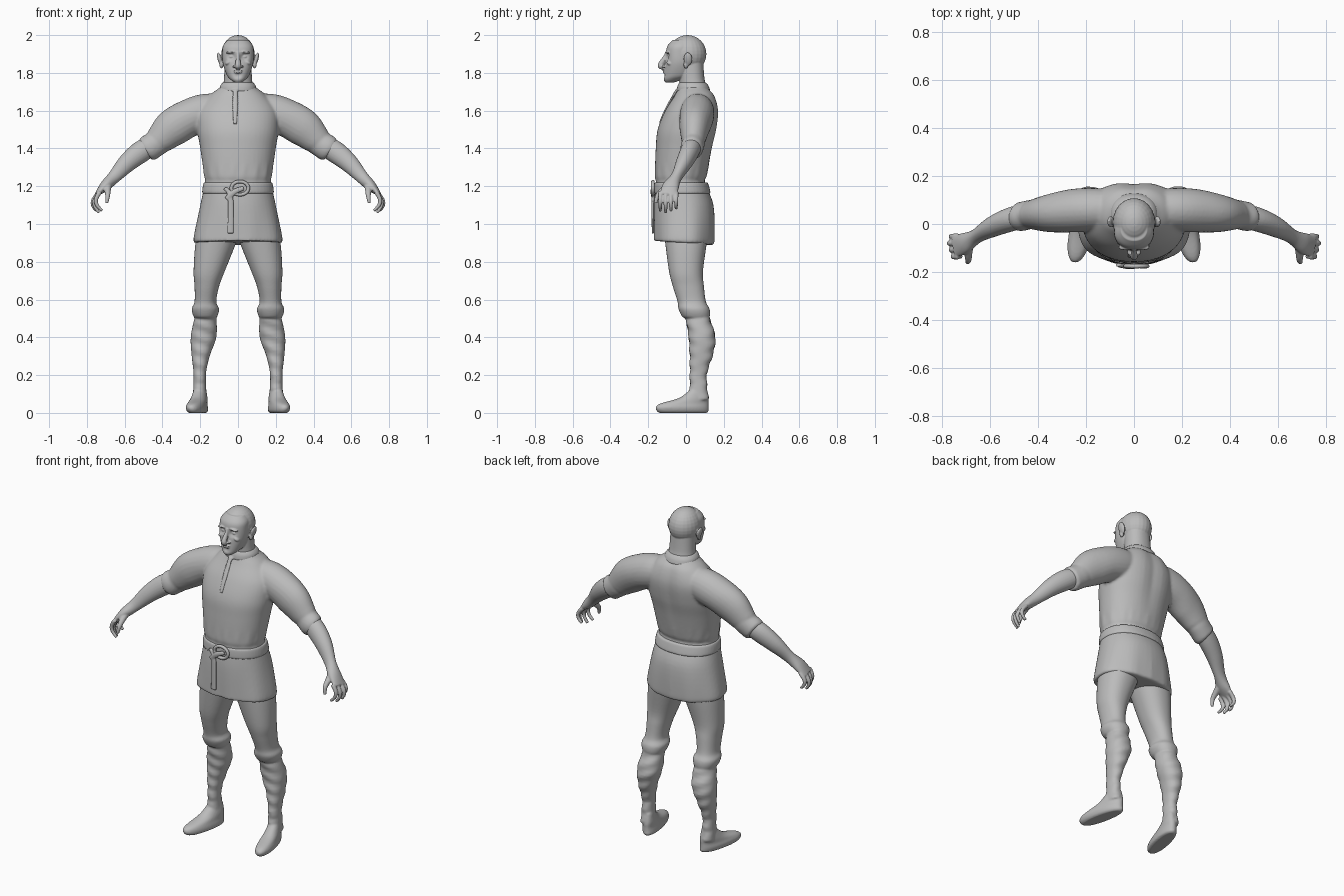
import bpy, bmesh, math
from mathutils import Vector, Matrix

default_cube = bpy.data.objects.get("Cube")
if default_cube:
    bpy.data.objects.remove(default_cube, do_unlink=True)

clay = bpy.data.materials.new("plain_grey")
clay.diffuse_color = (0.5, 0.5, 0.5, 1)
clay.use_nodes = True
shader = clay.node_tree.nodes["Principled BSDF"]
shader.inputs["Base Color"].default_value = clay.diffuse_color


def spline(rows, steps=6):
    """Smoothly interpolate a short table of section rows."""
    rows = [Vector(row) for row in rows]
    padded = [rows[0]] + rows + [rows[-1]]
    result = []
    for before, start, end, after in zip(padded, padded[1:], padded[2:], padded[3:]):
        for step in range(steps):
            t = step / steps
            leave, arrive = (end - before) / 2, (after - start) / 2
            bend = start - end
            result.append(start + leave * t
                          - (bend * 3 + leave * 2 + arrive) * t ** 2
                          + (bend * 2 + leave + arrive) * t ** 3)
    return result + [rows[-1]]


def skin(bm, rings):
    """Join rings of points into a closed body and return its vertices."""
    loops = [[bm.verts.new(point) for point in ring] for ring in rings]
    count = len(loops[0])
    for low, high in zip(loops, loops[1:]):
        for i in range(count):
            j = (i + 1) % count
            bm.faces.new((low[i], low[j], high[j], high[i]))
    bm.faces.new(loops[0])
    bm.faces.new(loops[-1])
    return [vert for loop in loops for vert in loop]


def unit_ring(power=2, count=48):
    """Circle, or a squarer superellipse for a higher power."""
    ring = []
    for i in range(count):
        angle = math.tau * i / count
        c, s = math.cos(angle), math.sin(angle)
        ring.append((math.copysign(abs(c) ** (2 / power), c),
                     math.copysign(abs(s) ** (2 / power), s)))
    return ring


def stack(bm, rows, side=1, power=2.2):
    """Level slices, each row: z, inner x, outer x, front y, back y."""
    rings = []
    for z, inner, outer, front, back in spline(rows):
        rings.append([(side * (inner + outer + c * (outer - inner)) / 2,
                       (front + back + s * (back - front)) / 2, z)
                      for c, s in unit_ring(power)])
    return skin(bm, rings)


def centred(bm, rows):
    """Level slices about the middle, each row: z, half width, front y, back y."""
    return stack(bm, [(z, -half, half, front, back) for z, half, front, back in rows])


def limb(bm, rows, side=1):
    """Sections square to a path, each row: x, y, z, height radius, depth radius."""
    points = spline(rows)
    rings = []
    for i, point in enumerate(points):
        following = points[min(i + 1, len(points) - 1)]
        previous = points[max(i - 1, 0)]
        tangent = Vector((following - previous)[:3]).normalized()
        across = tangent.cross(Vector((0, 1, 0))).normalized()
        deep = tangent.cross(across)
        height, depth = point[3], point[4]
        ring = [Vector(point[:3]) + across * (c * height) + deep * (s * depth)
                for c, s in unit_ring(count=24)]
        rings.append([(side * p.x, p.y, p.z) for p in ring])
    return skin(bm, rings)


def ball(bm, centre, size, turn=0):
    place = Matrix.Translation(centre) @ Matrix.Rotation(turn, 4, 'Y')
    bmesh.ops.create_uvsphere(bm, u_segments=24, v_segments=16, radius=1,
                              matrix=place @ Matrix.Diagonal((*size, 1)))


def bump(distance, width):
    return math.exp(-(distance / width) ** 2)


def finish(bm, name, voxel):
    """Turn the pieces into one object, fused into a soft continuous skin."""
    bmesh.ops.recalc_face_normals(bm, faces=bm.faces[:])
    mesh = bpy.data.meshes.new(name)
    bm.to_mesh(mesh)
    bm.free()
    mesh.materials.append(clay)
    mesh.shade_smooth()
    part = bpy.data.objects.new(name, mesh)
    bpy.context.collection.objects.link(part)
    fuse = part.modifiers.new("fuse", 'REMESH')
    fuse.mode = 'VOXEL'
    fuse.voxel_size = voxel
    fuse.use_smooth_shade = True
    soften = part.modifiers.new("soften", 'SMOOTH')
    soften.factor = 0.5
    soften.iterations = 3


sides = {"left": 1, "right": -1}

# Tunic: body with a flared, folded skirt, and rolled sleeves
bm = bmesh.new()
body = centred(bm, [
    (.9, .23, -.17, .14), (.93, .235, -.17, .15), (1.1, .2, -.17, .145),
    (1.22, .175, -.16, .1), (1.26, .18, -.165, .11), (1.4, .2, -.16, .14),
    (1.5, .215, -.15, .165), (1.6, .21, -.11, .175), (1.68, .15, -.06, .155),
    (1.72, .1, -.04, .12), (1.75, .07, -.03, .1)])
for vert in body:
    co = vert.co
    angle = math.atan2(co.y, co.x)
    flare = max(0, 1.15 - co.z) * math.sin(angle * 9)
    gather = bump(co.z - 1.27, .04) * math.sin(angle * 17)
    grow = 1 + flare / 20 + gather / 70
    co.x *= grow
    co.y *= grow
    # The hem sags at the back, and the spine sinks slightly
    if co.z < 1:
        co.z -= (1 - co.z) * math.sin(angle) / 8
    elif co.z > 1.3 and co.y > 0:
        co.y -= bump(co.x, .04) * min(.01, (co.z - 1.3) / 20)
for side in sides.values():
    limb(bm, [(.06, .06, 1.61, .08, .08), (.17, .06, 1.59, .1, .09),
              (.26, .055, 1.56, .1, .09), (.345, .045, 1.51, .1, .08),
              (.41, .04, 1.45, .08, .065), (.43, .04, 1.43, .07, .06),
              (.475, .03, 1.4, .07, .06), (.49, .03, 1.39, .06, .05)], side)
finish(bm, "tunic", .008)

# Collar and neck placket
bm = bmesh.new()
centred(bm, [(1.7, .1, -.05, .13), (1.73, .095, -.045, .12), (1.75, .08, -.035, .105)])
limb(bm, [(-.015, -.05, 1.71, .015, .006), (-.015, -.11, 1.6, .015, .006),
          (-.015, -.14, 1.53, .01, .005)])
finish(bm, "collar", .005)

# Belt, ring buckle and hanging ends
bm = bmesh.new()
centred(bm, [(1.16, .18, -.16, .12), (1.165, .19, -.17, .13),
             (1.215, .183, -.168, .117), (1.22, .17, -.16, .11)])
finish(bm, "belt", .006)
bm = bmesh.new()
rings = []
for turn_x, turn_z in unit_ring(count=32):
    out = Vector((turn_x, 0, turn_z))
    hub = Vector((.01 + .045 * turn_x, -.175, 1.19 + .035 * turn_z))
    rings.append([hub + (out * c + Vector((0, s, 0))) * .01
                  for c, s in unit_ring(count=12)])
skin(bm, rings + rings[:1])
finish(bm, "buckle", .004)
bm = bmesh.new()
limb(bm, [(.03, -.175, 1.19, .012, .008), (-.02, -.18, 1.17, .015, .008),
          (-.06, -.175, 1.13, .015, .006)])
limb(bm, [(-.07, -.17, 1.19, .01, .008), (-.04, -.175, 1.14, .015, .008),
          (-.04, -.175, .95, .018, .006)])
finish(bm, "belt_ends", .004)

# Head: neck, skull and face
bm = bmesh.new()
centred(bm, [(1.66, .08, 0, .12), (1.72, .08, -.03, .11), (1.77, .074, -.035, .098),
             (1.87, .07, -.04, .09)])
ball(bm, centre=(0, .008, 1.9), size=(.088, .1, .1))
face = centred(bm, [
    (1.75, .02, -.11, -.06), (1.765, .04, -.118, -.02), (1.79, .06, -.116, .03),
    (1.85, .08, -.11, .04), (1.91, .083, -.106, .04), (1.945, .078, -.097, .04),
    (1.975, .055, -.07, .03)])
for vert in face:
    # Sink the eye sockets and the hollow under the lip
    if vert.co.y < 0:
        socket = bump(abs(vert.co.x) - .034, .017) * bump(vert.co.z - 1.886, .017)
        hollow = bump(vert.co.x, .013) * bump(vert.co.z - 1.786, .013)
        vert.co.y += .017 * socket + .007 * hollow
# Nose and lips
limb(bm, [(0, -.1, 1.91, .012, .01), (0, -.108, 1.885, .01, .012),
          (0, -.135, 1.84, .016, .015), (0, -.118, 1.826, .014, .01)])
ball(bm, centre=(0, -.115, 1.812), size=(.025, .009, .005))
ball(bm, centre=(0, -.115, 1.802), size=(.021, .009, .005))
for side in sides.values():
    # Eye, brow, cheek, nostril, ear and ear lobe
    ball(bm, centre=(side * .034, -.084, 1.885), size=(.016, .013, .009))
    ball(bm, centre=(side * .036, -.098, 1.91), size=(.03, .011, .007), turn=side / 8)
    ball(bm, centre=(side * .05, -.085, 1.855), size=(.02, .018, .012), turn=side / 2)
    ball(bm, centre=(side * .02, -.117, 1.835), size=(.009, .012, .007))
    ball(bm, centre=(side * .097, .01, 1.873), size=(.011, .023, .036), turn=side / 4)
    ball(bm, centre=(side * .088, 0, 1.845), size=(.011, .013, .022))
finish(bm, "head", .0035)

for label, side in sides.items():
    # Forearm and palm
    bm = bmesh.new()
    limb(bm, [(.43, .04, 1.43, .05, .05), (.51, .02, 1.385, .058, .05),
              (.585, -.01, 1.325, .05, .043), (.655, -.05, 1.25, .035, .03),
              (.705, -.08, 1.2, .028, .044), (.75, -.095, 1.155, .01, .045)], side)
    # Four curled fingers
    for finger in range(4):
        y = -.136 + finger * .028
        length = .11 - abs(finger - 1) * .01
        curl = abs(finger - 2) * .016
        path = []
        for joint in range(5):
            t = joint / 4
            x = .73 + .04 * math.sin(t * 2.6) - curl * t
            radius = .012 - .004 * t * t
            path.append((x, y, 1.17 - length * t, radius, radius))
        limb(bm, path, side)
    # Thumb
    limb(bm, [(.685, -.075, 1.215, .02, .02), (.69, -.115, 1.185, .018, .017),
              (.69, -.15, 1.15, .013, .013), (.695, -.16, 1.11, .008, .008)], side)
    finish(bm, label + "_forearm_and_hand", .0045)

    # Breeches gathered in a cuff below the knee
    bm = bmesh.new()
    stack(bm, [(.5, .12, .22, 0, .11), (.51, .11, .235, -.02, .125),
               (.55, .1, .245, -.04, .125), (.59, .115, .23, -.045, .105),
               (.67, .1, .23, -.07, .095), (.75, .07, .235, -.09, .09),
               (.9, .01, .225, -.11, .11), (1, -.02, .2, -.12, .12)], side)
    # Wrapped calf with shallow creases
    calf = stack(bm, [(.07, .165, .24, .02, .12), (.2, .17, .235, .02, .11),
                      (.3, .15, .245, .02, .14), (.4, .115, .25, .015, .155),
                      (.5, .115, .23, 0, .125), (.54, .13, .21, 0, .11)], side)
    for vert in calf:
        vert.co.y += math.sin(vert.co.z * 90 + vert.co.x * 30) / 300
    # Soft shoe with the toes turned outward
    shoe = stack(bm, [(0, .16, .235, -.14, .11), (.01, .15, .245, -.155, .12),
                      (.03, .15, .25, -.16, .12), (.05, .155, .245, -.135, .12),
                      (.08, .16, .24, -.035, .12), (.13, .17, .23, .03, .11)], side)
    for vert in shoe:
        vert.co.x += side * (.07 - vert.co.y) / 5
    finish(bm, label + "_leg", .006)
